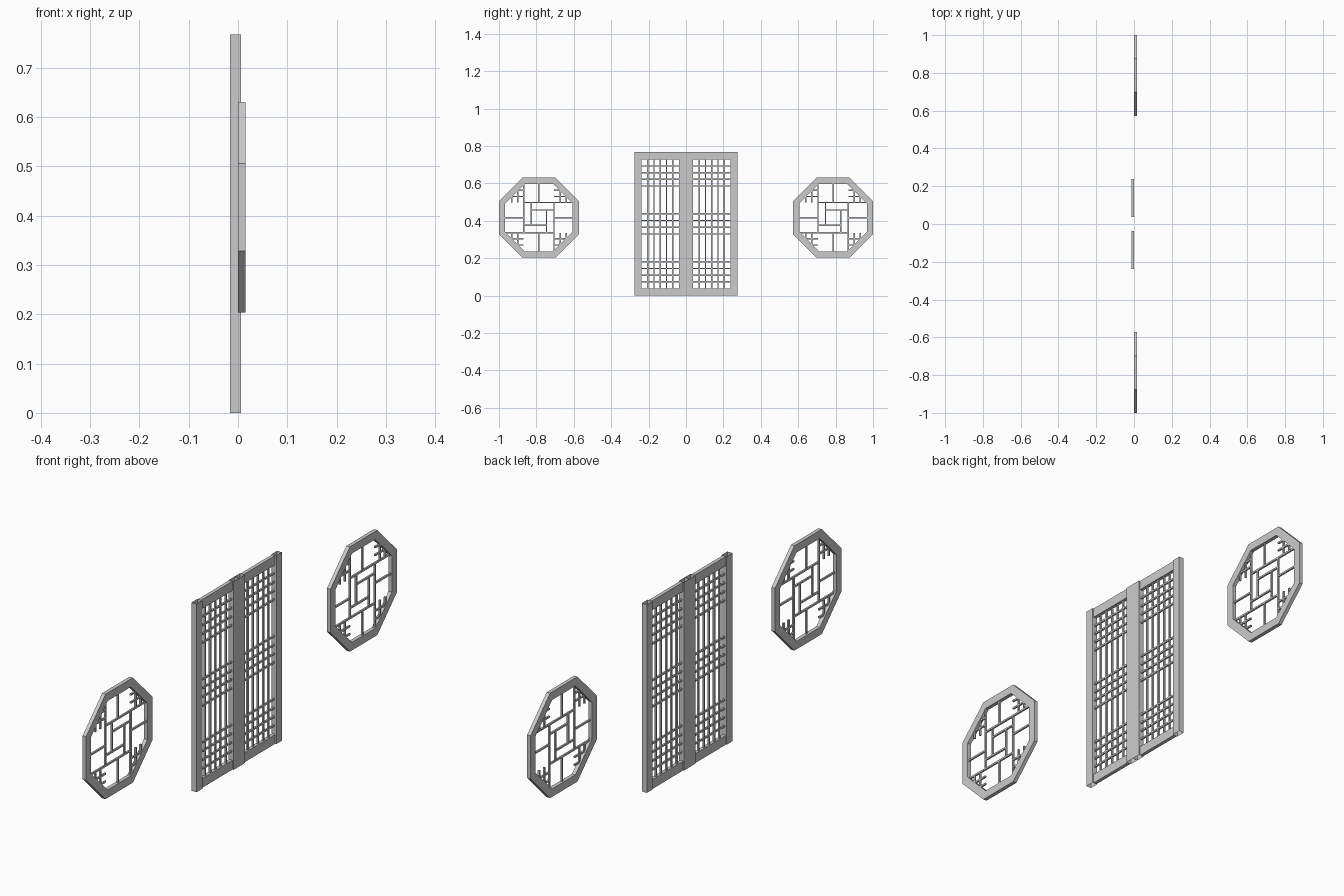
import bpy, bmesh, math
from mathutils import Matrix

cube = bpy.data.objects.get("Cube")
if cube:
    bpy.data.objects.remove(cube, do_unlink=True)

grey = bpy.data.materials.new("warm_free_grey")
grey.use_nodes = True
grey.diffuse_color = (0.6, 0.6, 0.6, 1)
grey.node_tree.nodes["Principled BSDF"].inputs["Base Color"].default_value = (0.6, 0.6, 0.6, 1)


def finish(bm, name):
    mesh = bpy.data.meshes.new(name)
    bm.to_mesh(mesh)
    bm.free()
    mesh.materials.append(grey)
    obj = bpy.data.objects.new(name, mesh)
    bpy.context.collection.objects.link(obj)
    return obj


def add_box(bm, x, y, z, open_ends=False):
    """Box between the (low, high) pairs; open_ends leaves a hollow tube."""
    spans = (x, y, z)
    centre = [(a + b) / 2 for a, b in spans]
    size = [b - a for a, b in spans]
    matrix = Matrix.Translation(centre) @ Matrix.Diagonal((*size, 1))
    verts = bmesh.ops.create_cube(bm, size=1, matrix=matrix)["verts"]
    if open_ends:
        faces = {f for v in verts for f in v.link_faces}
        caps = [f for f in faces if abs(f.normal.z) > 0.9 or
                max(v.co.z for v in f.verts) - min(v.co.z for v in f.verts) < 1e-5]
        bmesh.ops.delete(bm, geom=caps, context='FACES')


# ---- Pair of lattice doors ----
HEIGHT = 0.767
RAIL = 0.038
BAR = 0.0035          # half width of a lattice bar
STEP = 0.0357


def door(label, y0, y1):
    inner0, inner1 = y0 + 0.037, y1 - 0.037
    # Hollow upright stiles
    for side, span in (("right", (y0, inner0)), ("left", (inner1, y1))):
        bm = bmesh.new()
        add_box(bm, (-0.0165, 0.006), span, (0, HEIGHT), open_ends=True)
        finish(bm, f"{label}_stile_{side}")
    # Top and bottom rails
    for part, span in (("bottom", (0, RAIL)), ("top", (HEIGHT - RAIL, HEIGHT))):
        bm = bmesh.new()
        add_box(bm, (-0.0135, 0.001), (inner0, inner1), span)
        finish(bm, f"{label}_{part}_rail")
    # Vertical bars and three bands of horizontal bars
    bm = bmesh.new()
    for i in range(1, 6):
        y = inner0 + (inner1 - inner0) * i / 6
        add_box(bm, (-0.010, -0.003), (y - BAR, y + BAR), (RAIL, HEIGHT - RAIL))
    middle = HEIGHT / 2 - 1.5 * STEP
    for i in range(4):
        for z in (RAIL + STEP * (i + 1), middle + STEP * i, HEIGHT - RAIL - STEP * (i + 1)):
            add_box(bm, (-0.009, -0.002), (inner0, inner1), (z - BAR, z + BAR))
    finish(bm, f"{label}_lattice")


door("first_door", -0.275, 0)
door("second_door", 0, 0.275)

# ---- Octagonal lattice windows ----
CENTRE_Z = 0.417
OUTER, INNER = 0.2135, 0.181    # distances from centre to flat sides
CELL = 0.0405
# Bars as (offset, start, end) in cells; each is repeated in four directions
PATTERN = [(-1, -1, 2), (-2, -2, 5), (0, 2, 5),
           (-2.8, 2, 5), (-3.6, 2, 5), (2.8, 2, 5), (3.6, 2, 5)]


def window(label, cy):
    # Eight-sided frame ring
    bm = bmesh.new()
    rings = []
    for apothem, x in ((OUTER, 0), (OUTER, 0.0155), (INNER, 0.0155), (INNER, 0)):
        r = apothem / math.cos(math.pi / 8)
        angles = [math.pi / 8 + k * math.pi / 4 for k in range(8)]
        rings.append([bm.verts.new((x, cy + r * math.cos(a), CENTRE_Z + r * math.sin(a)))
                      for a in angles])
    for a, b in zip(rings, rings[1:] + rings[:1]):
        for k in range(8):
            n = (k + 1) % 8
            bm.faces.new((a[k], a[n], b[n], b[k]))
    bmesh.ops.recalc_face_normals(bm, faces=bm.faces)
    finish(bm, f"{label}_frame")

    # Pinwheel lattice, trimmed to the opening
    bm = bmesh.new()
    for offset, start, end in PATTERN:
        c = offset * CELL
        limit = min(INNER, INNER * math.sqrt(2) - abs(c)) + 0.004
        s, e = start * CELL, min(end * CELL, limit)
        for turn in range(4):
            sign = 1 if turn < 2 else -1
            along = sorted((sign * s, sign * e))
            across = sign * c
            if turn % 2 == 0:
                y, z = (across - BAR, across + BAR), along
            else:
                y, z = along, (-across - BAR, -across + BAR)
            add_box(bm, (0.006, 0.013), (cy + y[0], cy + y[1]),
                    (CENTRE_Z + z[0], CENTRE_Z + z[1]))
    finish(bm, f"{label}_lattice")


window("first_window", -0.7865)
window("second_window", 0.7865)
